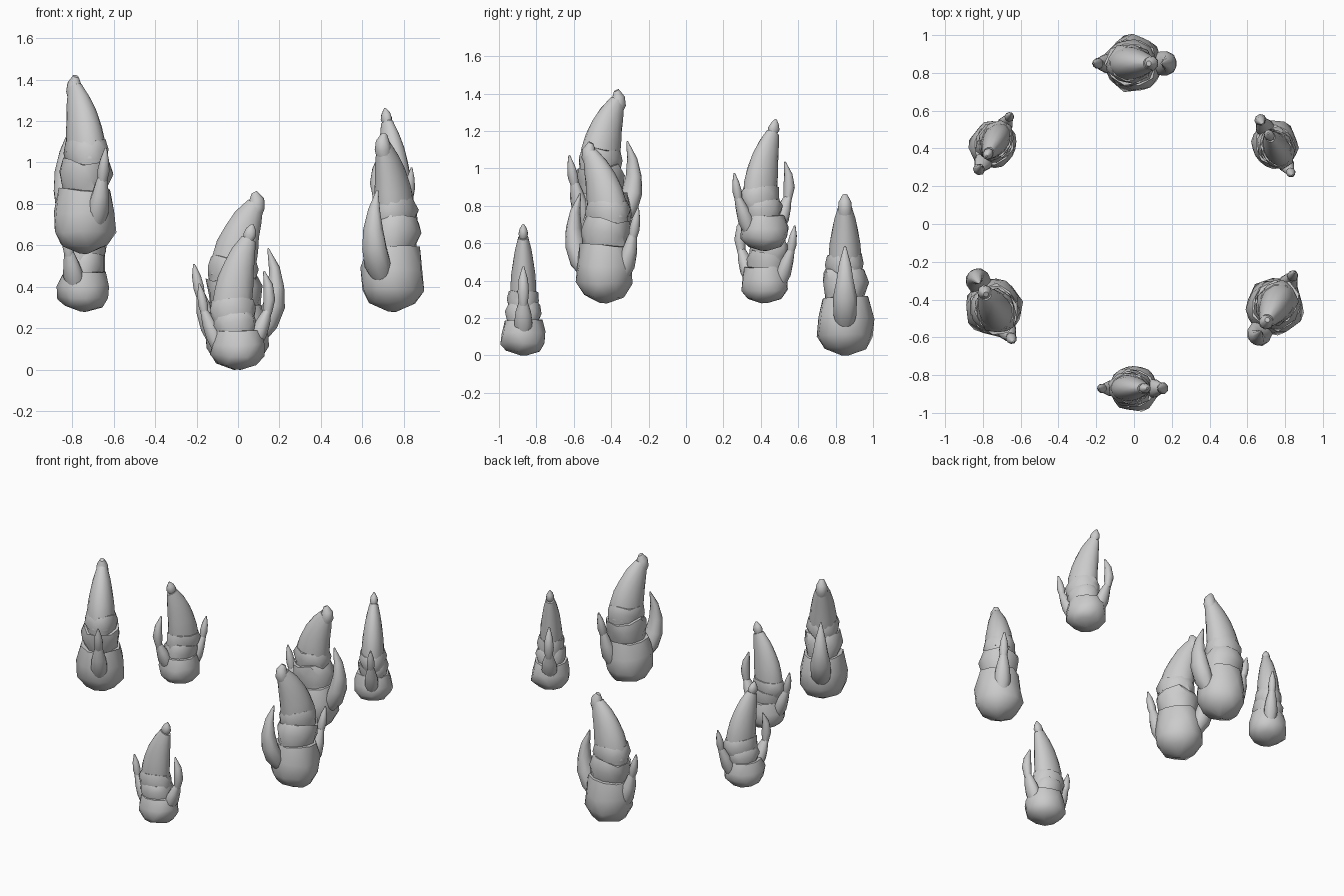
import bpy, bmesh, math, random
from mathutils import Vector, Matrix

random.seed(4)
cube = bpy.data.objects.get("Cube")
if cube:
    bpy.data.objects.remove(cube, do_unlink=True)

colour = (0.6, 0.6, 0.6, 1)
grey = bpy.data.materials.new("stone_grey")
grey.use_nodes = True
grey.diffuse_color = colour
grey.node_tree.nodes["Principled BSDF"].inputs["Base Color"].default_value = colour

# Relative widths from the foot to the top of each kind of part
CUP = (0.13, 0.72, 1, 1, 0.86)
SHEATH = (0.85, 0.92, 1, 0.9)
HORN = (1, 1, 0.92, 0.79, 0.62, 0.38)
SPIKE = (0.6, 1, 0.98, 0.75, 0.48, 0.08)
ROOT = (0.8, 1, 0.8, 0.45)
BUD = (0.7, 1, 0.75, 0.16)
HOOK = (0.95, 1, 0.85, 0.35)


def ring(bm, centre, tangent, width, depth, sides, turn, ragged):
    """One elliptical ring of vertices across the path."""
    across = Vector((tangent.z, 0, -tangent.x))
    verts = []
    for k in range(sides):
        angle = math.tau * (k + turn) / sides
        offset = across * math.cos(angle) * width + Vector((0, math.sin(angle) * depth, 0))
        offset *= 1 + random.uniform(-ragged, ragged)
        lift = tangent * random.uniform(-ragged, ragged) * width
        verts.append(bm.verts.new(centre + offset + lift))
    return verts


def loft(name, profile, foot, top, bend, width, depth, sides=8, ragged=0.0):
    """Skin a profile along an arc from foot to top that bows sideways by bend."""
    foot, top = Vector((foot[0], 0, foot[1])), Vector((top[0], 0, top[1]))
    axis = (top - foot).normalized()
    middle = (foot + top) / 2 + Vector((axis.z, 0, -axis.x)) * bend
    bm = bmesh.new()
    rings = []
    for i, scale in enumerate(profile):
        t = i / (len(profile) - 1)
        if profile is CUP:
            t **= 1.5
        start, end = foot.lerp(middle, t), middle.lerp(top, t)
        rings.append(ring(bm, start.lerp(end, t), (end - start).normalized(),
                          width * scale, depth * scale, sides, i % 2 / 2, ragged))
    # Alternate rings sit half a step round, so triangles join them
    for i, (low, high) in enumerate(zip(rings, rings[1:])):
        for k in range(sides):
            n = (k + 1) % sides
            if i % 2:
                bm.faces.new((low[k], low[n], high[n]))
                bm.faces.new((low[k], high[n], high[k]))
            else:
                bm.faces.new((low[k], low[n], high[k]))
                bm.faces.new((low[n], high[n], high[k]))
    bm.faces.new(rings[0])
    bm.faces.new(rings[-1])
    bmesh.ops.recalc_face_normals(bm, faces=bm.faces)
    mesh = bpy.data.meshes.new(name)
    bm.to_mesh(mesh)
    bm.free()
    mesh.materials.append(grey)
    return mesh


# Large growth: cup, wrapped sheaths, hooked main horn, long side horn, jointed small horn
large = [
    loft("large_base_cup", CUP, (0, 0), (-0.01, 0.31), 0, 0.153, 0.15, 10, 0.06),
    loft("large_lower_sheath", SHEATH, (0, 0.25), (-0.03, 0.45), 0, 0.13, 0.122, 9, 0.09),
    loft("large_upper_sheath", SHEATH, (-0.03, 0.4), (-0.02, 0.54), 0, 0.123, 0.105, 9, 0.07),
    loft("large_main_horn", HORN, (-0.03, 0.45), (0.085, 0.8), -0.04, 0.112, 0.09, 12),
    loft("large_horn_hook", HOOK, (0.075, 0.75), (0.078, 0.857), 0.03, 0.043, 0.04),
    loft("large_side_horn", SPIKE, (0.09, 0.14), (0.145, 0.585), 0.13, 0.055, 0.066),
    loft("large_small_horn_root", ROOT, (-0.1, 0.13), (-0.18, 0.365), -0.02, 0.05, 0.055),
    loft("large_small_horn_bud", BUD, (-0.178, 0.34), (-0.213, 0.51), 0, 0.028, 0.03),
]

# Small growth: slimmer, with a knobbed tip and two jointed side horns
small = [
    loft("small_base_cup", CUP, (0, 0), (0, 0.19), 0, 0.13, 0.122, 10, 0.06),
    loft("small_lower_sheath", SHEATH, (0, 0.13), (-0.02, 0.27), 0, 0.11, 0.095, 9, 0.09),
    loft("small_upper_sheath", SHEATH, (-0.02, 0.21), (-0.025, 0.34), 0, 0.112, 0.086, 9, 0.07),
    loft("small_main_horn", HORN, (-0.03, 0.29), (0.052, 0.632), -0.03, 0.096, 0.071, 12),
    loft("small_tip_knob", BUD, (0.05, 0.625), (0.07, 0.703), 0, 0.033, 0.027),
    loft("small_right_horn_root", ROOT, (0.08, 0.12), (0.145, 0.29), 0, 0.042, 0.052),
    loft("small_right_horn_bud", BUD, (0.142, 0.27), (0.125, 0.475), 0.035, 0.03, 0.033),
    loft("small_left_horn_root", ROOT, (-0.09, 0.1), (-0.165, 0.285), 0, 0.042, 0.045),
    loft("small_left_horn_bud", BUD, (-0.16, 0.265), (-0.187, 0.415), 0, 0.025, 0.026),
]

# Each growth repeats three times around a shared centre, at three heights
made = []
for parts, radius in ((large, 0.86), (small, -0.86)):
    for turn, spot, height in ((0, "low", 0), (2, "middle", 0.28), (1, "high", 0.56)):
        place = (Matrix.Translation((0, -0.01, height))
                 @ Matrix.Rotation(turn * math.tau / 3, 4, "Z")
                 @ Matrix.Translation((0, radius, 0)))
        for mesh in parts:
            part = bpy.data.objects.new(f"{spot}_{mesh.name}", mesh)
            bpy.context.collection.objects.link(part)
            part.matrix_world = place
            made.append(part)

bpy.ops.object.select_all(action="DESELECT")
for part in made:
    part.select_set(True)
bpy.context.view_layer.objects.active = made[0]
bpy.ops.object.shade_smooth_by_angle(angle=math.radians(40))
